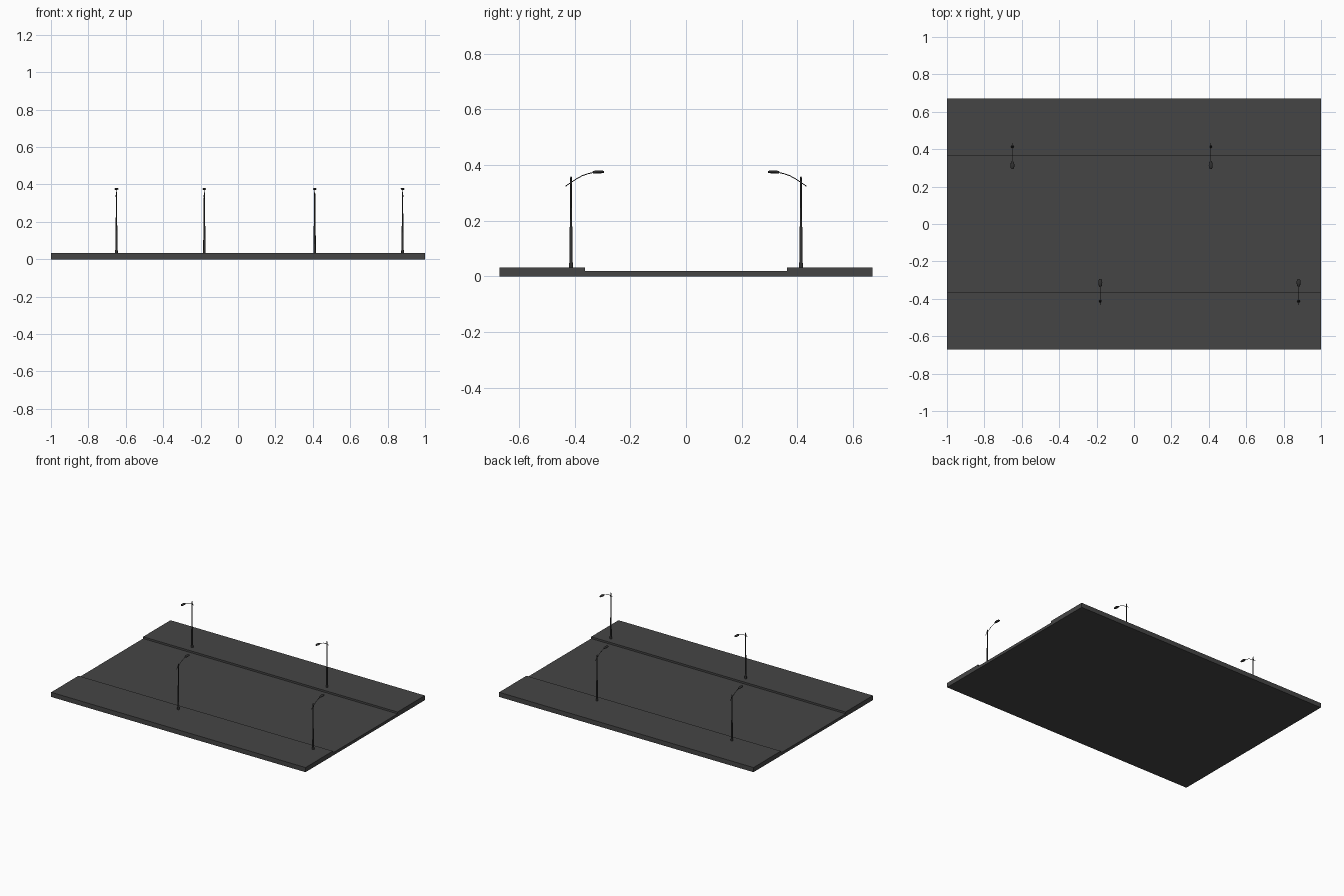
import bpy, bmesh, math
from mathutils import Matrix, Vector

if "Cube" in bpy.data.objects:
    bpy.data.objects.remove(bpy.data.objects["Cube"])

def material(name, v):
    m = bpy.data.materials.new(name)
    m.diffuse_color = (v, v, v, 1)
    m.use_nodes = True
    m.node_tree.nodes["Principled BSDF"].inputs["Base Color"].default_value = m.diffuse_color
    return m

ASPHALT = material("dark_asphalt", 0.06)
METAL = material("dark_metal", 0.03)

def finish(name, bm, mat, smooth=False):
    bmesh.ops.recalc_face_normals(bm, faces=bm.faces)
    me = bpy.data.meshes.new(name)
    bm.to_mesh(me)
    bm.free()
    me.materials.append(mat)
    ob = bpy.data.objects.new(name, me)
    bpy.context.collection.objects.link(ob)
    if smooth:
        bpy.ops.object.select_all(action='DESELECT')
        ob.select_set(True)
        bpy.context.view_layer.objects.active = ob
        bpy.ops.object.shade_smooth_by_angle(angle=math.radians(40))
    return ob

def slab(name, y0, y1, height):
    bm = bmesh.new()
    bmesh.ops.create_cube(bm, size=1)
    bmesh.ops.scale(bm, vec=(2, y1 - y0, height), verts=bm.verts)
    bmesh.ops.translate(bm, vec=(0, (y0 + y1) / 2, height / 2), verts=bm.verts)
    return finish(name, bm, ASPHALT)

def loft(bm, rings):
    # bridge successive rings of points and cap both ends
    loops = [[bm.verts.new(p) for p in r] for r in rings]
    n = len(loops[0])
    for a, b in zip(loops, loops[1:]):
        for i in range(n):
            j = (i + 1) % n
            bm.faces.new((a[i], a[j], b[j], b[i]))
    bm.faces.new(loops[0][::-1])
    bm.faces.new(loops[-1])

def circle(r, n):
    return [(r * math.cos(2 * math.pi * i / n), r * math.sin(2 * math.pi * i / n))
            for i in range(n)]

# Road and raised pavements
WALK = 0.033
CURB = 0.363
slab("road", -CURB, CURB, 0.02)
slab("front_pavement", -0.67, -CURB, WALK)
slab("back_pavement", CURB, 0.67, WALK)

# Street lamp, built at the origin with its arm reaching toward +y
POLE = [(0.0075, WALK), (0.0075, 0.045), (0.006, 0.05), (0.0055, 0.175),
        (0.0038, 0.182), (0.003, 0.355), (0.002, 0.359)]
ARM = [(-0.02, 0.324), (0.0, 0.338), (0.02, 0.351), (0.04, 0.362),
       (0.06, 0.369), (0.08, 0.3735), (0.095, 0.375)]
HEAD = [(0.077, 0.004, 0.371, 0.377), (0.084, 0.0085, 0.370, 0.380),
        (0.098, 0.0105, 0.370, 0.3815), (0.112, 0.0095, 0.371, 0.3805),
        (0.119, 0.005, 0.372, 0.378)]

def street_lamp(tag, x, y, turn):
    place = Matrix.Translation((x, y, 0)) @ Matrix.Rotation(turn, 4, 'Z')
    # Stepped pole
    bm = bmesh.new()
    loft(bm, [[(a, b, z) for a, b in circle(r, 12)] for r, z in POLE])
    pole = finish("lamp_pole_" + tag, bm, METAL, True)
    # Curved arm
    bm = bmesh.new()
    rings = []
    for i, (py, pz) in enumerate(ARM):
        p, q = ARM[max(i - 1, 0)], ARM[min(i + 1, len(ARM) - 1)]
        t = Vector((q[0] - p[0], q[1] - p[1])).normalized()
        rings.append([(a, py - t.y * b, pz + t.x * b) for a, b in circle(0.0016, 8)])
    loft(bm, rings)
    arm = finish("lamp_arm_" + tag, bm, METAL, True)
    # Collar joining arm and pole
    bm = bmesh.new()
    loft(bm, [[(a, b, z) for a, b in circle(0.0042, 12)] for z in (0.332, 0.343)])
    collar = finish("lamp_collar_" + tag, bm, METAL, True)
    # Flattened lamp head
    bm = bmesh.new()
    loft(bm, [[(w * a, py, (lo + hi) / 2 + (hi - lo) / 2 * b)
               for a, b in circle(1, 12)] for py, w, lo, hi in HEAD])
    head = finish("lamp_head_" + tag, bm, METAL, True)
    for ob in (pole, arm, collar, head):
        ob.matrix_world = place

for tag, x, side in (("front_left", -0.18, -1), ("front_right", 0.88, -1),
                     ("back_left", -0.65, 1), ("back_right", 0.41, 1)):
    street_lamp(tag, x, side * 0.413, math.pi if side > 0 else 0)
